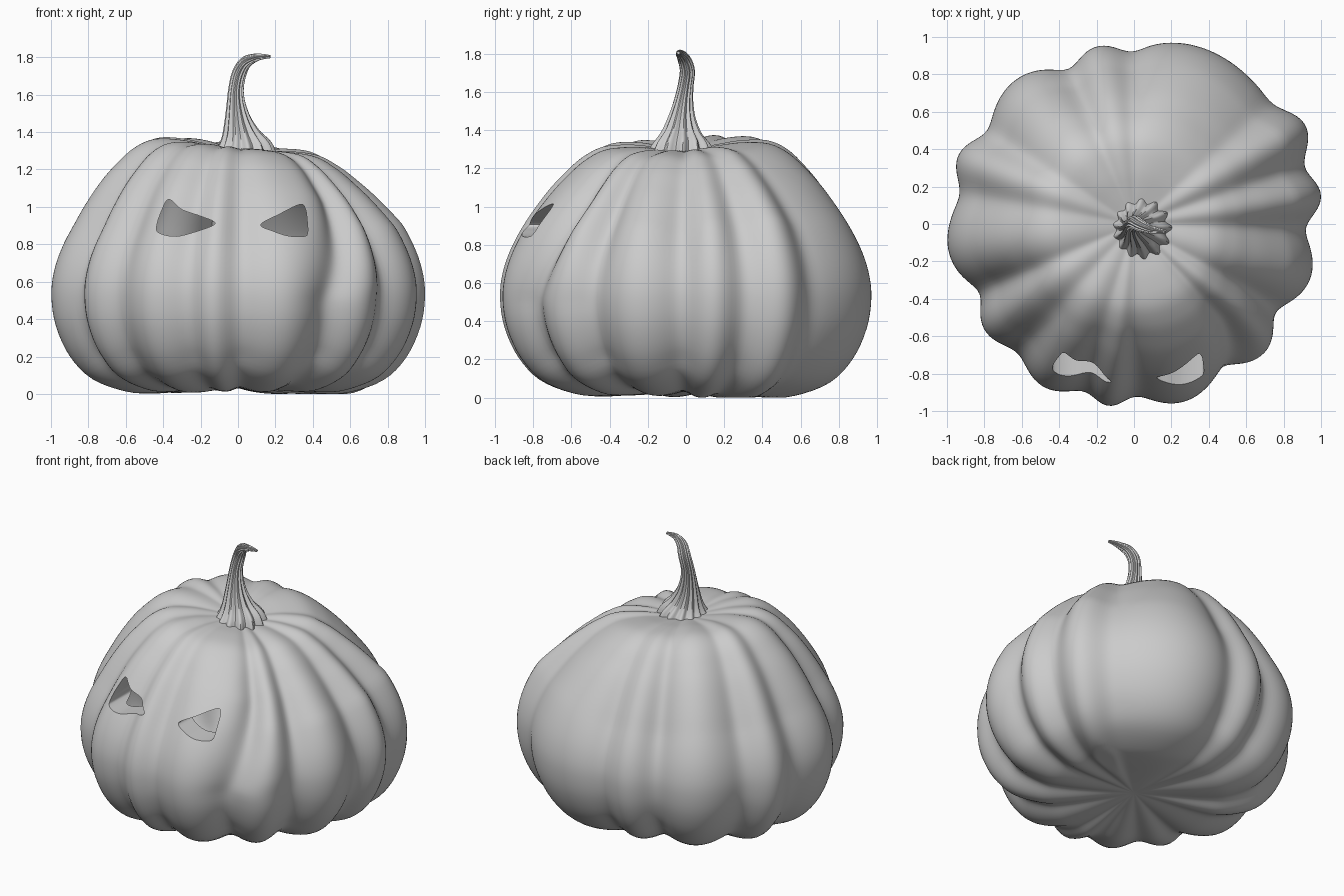
import bpy, bmesh, math
from mathutils import Vector

if "Cube" in bpy.data.objects:
    bpy.data.objects.remove(bpy.data.objects["Cube"])

grey = bpy.data.materials.new("plain grey")
grey.diffuse_color = (0.6, 0.6, 0.6, 1)
grey.use_nodes = True
grey.node_tree.nodes["Principled BSDF"].inputs["Base Color"].default_value = grey.diffuse_color


def spline(pts, steps, closed=False):
    """Smooth Catmull-Rom curve through points of any size."""
    pts = [Vector(p) for p in pts]
    n = len(pts)
    get = (lambda i: pts[i % n]) if closed else (lambda i: pts[max(0, min(n - 1, i))])
    out = []
    for i in range(n if closed else n - 1):
        a, b, c, d = get(i - 1), get(i), get(i + 1), get(i + 2)
        for k in range(steps):
            t = k / steps
            out.append(0.5 * (2 * b + (c - a) * t + (2 * a - 5 * b + 4 * c - d) * t * t
                              + (3 * b - a - 3 * c + d) * t ** 3))
    if not closed:
        out.append(pts[-1])
    return out


def skin(name, rings, caps):
    """Object made from a stack of closed rings."""
    bm = bmesh.new()
    vs = [[bm.verts.new(p) for p in ring] for ring in rings]
    for lo, hi in zip(vs, vs[1:]):
        for j in range(len(lo)):
            k = (j + 1) % len(lo)
            bm.faces.new((lo[j], lo[k], hi[k], hi[j]))
    if caps:
        bm.faces.new(vs[0][::-1])
        bm.faces.new(vs[-1])
    else:
        bmesh.ops.remove_doubles(bm, verts=bm.verts, dist=1e-5)
    bmesh.ops.recalc_face_normals(bm, faces=bm.faces)
    me = bpy.data.meshes.new(name)
    bm.to_mesh(me)
    bm.free()
    me.materials.append(grey)
    ob = bpy.data.objects.new(name, me)
    bpy.context.collection.objects.link(ob)
    return ob


def select(ob):
    bpy.ops.object.select_all(action='DESELECT')
    ob.select_set(True)
    bpy.context.view_layer.objects.active = ob


# Uneven ribs: groove angle, groove radius, radius of the lobe that follows
LOBES = [(-1, .90, 1.02), (19, .945, 1.065), (41, .97, 1.012), (90, .905, .975),
         (113, .88, 1.0), (148, .915, 1.015), (170, .935, 1.005), (204, .885, .985),
         (228, .92, 1.0), (254, .92, .992), (270, .905, .99), (301, .88, .985),
         (328, .875, .99), (359, .90, 1.02)]
SEG = 240


def rib_radius(deg):
    for (a0, g0, lobe), (a1, g1, _) in zip(LOBES, LOBES[1:]):
        if a0 <= deg <= a1:
            t = (deg - a0) / (a1 - a0)
            g = g0 + (g1 - g0) * t
            power = 1.3 * min(1, 26 / (a1 - a0))
            return g + (lobe - g) * max(0, math.sin(math.pi * t)) ** power


# Soften the grooves with a small weighted average around the circle
raw = [rib_radius(-1 + 360 * j / SEG) for j in range(SEG)]
ribs = [sum((4 - abs(k)) * raw[(j + k) % SEG] for k in range(-3, 4)) / 16 for j in range(SEG)]


def rib_at(deg):
    s = ((deg + 1) % 360) * SEG / 360
    j = int(s)
    return ribs[j % SEG] + (ribs[(j + 1) % SEG] - ribs[j % SEG]) * (s - j)


# Pumpkin body: ribbed revolve, displaced along the profile normal
profile = spline([(0, .04), (.2, .025), (.45, .006), (.6, .014), (.78, .08), (.9, .2),
                  (.975, .36), (1, .52), (.985, .66), (.935, .8), (.85, .95), (.74, 1.1),
                  (.645, 1.2), (.55, 1.28), (.44, 1.33), (.3, 1.335), (.18, 1.32),
                  (.08, 1.305), (0, 1.30)], 4)
rings = []
for i, p in enumerate(profile):
    tan = (profile[min(i + 1, len(profile) - 1)] - profile[max(i - 1, 0)]).normalized()
    f = min(1, p.x / .88)
    f = f * f * (3 - 2 * f)
    tilt = max(0, min(1, (p.y - .9) / .4))
    f *= 1 - .4 * tilt
    f *= .65 + .35 * min(1, p.y / .15)
    swirl = 13 * max(0, min(1, (p.y - .5) / .6))
    ring = []
    for j in range(SEG):
        deg = -1 + 360 * j / SEG
        ang = math.radians(deg)
        # the front right groove drifts sideways towards the top
        d = (rib_at(deg - swirl * math.exp(-((deg - 306) / 18) ** 2)) - 1) * f
        r = p.x + tan.y * d
        z = p.y - tan.x * d
        x, y = r * math.cos(ang), r * math.sin(ang)
        lean = .04 * y * (1 if x < 0 else max(.3, 1 - 2 * x)) - .08 * x - .06 * max(0, x)
        ring.append((x, y, max(0, z + tilt * lean)))
    rings.append(ring)
body = skin("pumpkin_body", rings, False)

# Hollow inside
select(body)
shell = body.modifiers.new("shell", 'SOLIDIFY')
shell.thickness = 0.12
shell.offset = -1
bpy.ops.object.modifier_apply(modifier="shell")

# Carved eyes, cut straight through the front wall
EYES = {"left_eye": [(-.37, 1.04), (-.41, .975), (-.435, .895), (-.42, .86), (-.33, .843),
                     (-.21, .873), (-.122, .912), (-.2, .95), (-.3, .985)],
        "right_eye": [(.122, .905), (.22, .96), (.33, 1.013), (.36, .99), (.37, .925),
                      (.372, .86), (.35, .842), (.27, .845), (.19, .87)]}
for name, pts in EYES.items():
    outline = spline(pts, 5, True)
    cutter = skin(name + "_cutter", [[(q.x, y, q.y) for q in outline] for y in (-1.2, -.35)], True)
    cutter.hide_render = True
    select(body)
    cut = body.modifiers.new(name, 'BOOLEAN')
    cut.operation = 'DIFFERENCE'
    cut.solver = 'EXACT'
    cut.object = cutter
    bpy.ops.object.modifier_apply(modifier=name)
    bpy.data.objects.remove(cutter)

# Stem: ribbed, flared and bent tube (x, y, z, radius)
path = spline([(.03, -.025, 1.25, .17), (.028, -.025, 1.31, .148), (.015, -.025, 1.38, .1),
               (.0, -.022, 1.46, .068), (-.01, -.013, 1.55, .047), (-.01, -.002, 1.63, .038),
               (.006, .007, 1.71, .036), (.038, -.01, 1.77, .031), (.09, -.03, 1.797, .021),
               (.13, -.036, 1.803, .014), (.172, -.04, 1.803, .008)], 5)
rings = []
side = Vector((1, 0, 0))
for i, p in enumerate(path):
    tan = (path[min(i + 1, len(path) - 1)] - path[max(i - 1, 0)]).to_3d().normalized()
    side = (side - tan * side.dot(tan)).normalized()
    other = tan.cross(side)
    ring = []
    for j in range(104):
        a = 2 * math.pi * j / 104
        r = p[3] * (1 + .1 * math.cos(13 * a))
        b = a + .01 * i
        ring.append(p.to_3d() + side * r * math.cos(b) + other * r * math.sin(b))
    rings.append(ring)
stem = skin("stem", rings, True)

for ob in (body, stem):
    select(ob)
    bpy.ops.object.shade_smooth_by_angle(angle=math.radians(45))
